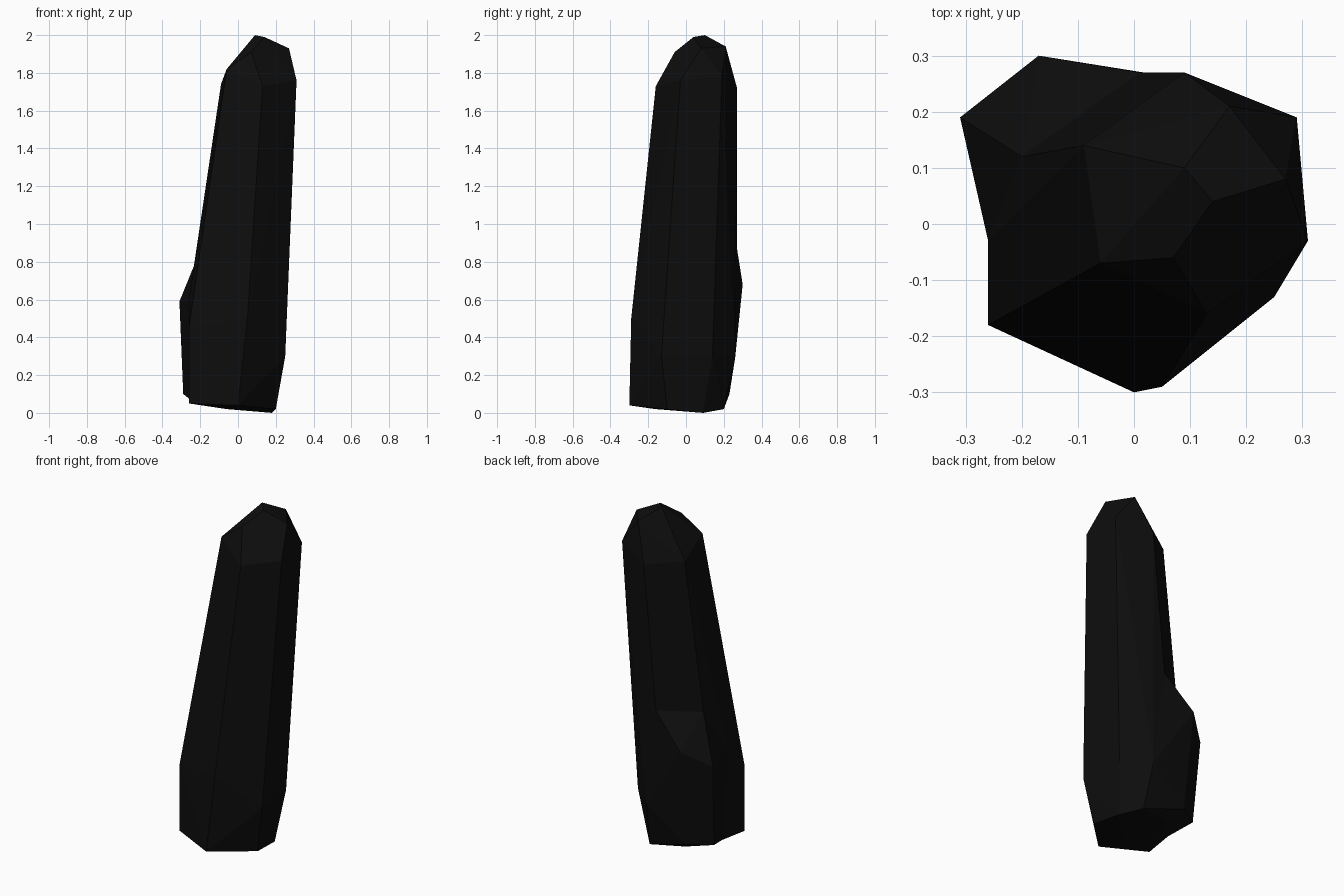
import bpy
import bmesh

# Remove the default cube
cube = bpy.data.objects.get("Cube")
if cube:
    bpy.data.objects.remove(cube, do_unlink=True)


def make_material(name, color):
    material = bpy.data.materials.new(name)
    material.use_nodes = True
    material.diffuse_color = color
    material.node_tree.nodes["Principled BSDF"].inputs["Base Color"].default_value = color
    return material


def make_rock(name, corners, material):
    """Wrap a faceted, flat shaded stone around its corner points."""
    mesh = bpy.data.meshes.new(name)
    bm = bmesh.new()
    for corner in corners:
        bm.verts.new(corner)
    hull = bmesh.ops.convex_hull(bm, input=bm.verts[:])
    inside = [v for v in hull["geom_interior"] if isinstance(v, bmesh.types.BMVert)]
    bmesh.ops.delete(bm, geom=inside, context="VERTS")
    bmesh.ops.recalc_face_normals(bm, faces=bm.faces[:])
    bm.to_mesh(mesh)
    bm.free()
    mesh.materials.append(material)
    rock = bpy.data.objects.new(name, mesh)
    bpy.context.scene.collection.objects.link(rock)
    return rock


black_stone = make_material("black stone", (0.004, 0.004, 0.004, 1))

# Leaning pillar: crown, shoulder, lower body and foot
crown = [(.09, .1, 2), (.14, .04, 1.99), (.27, .08, 1.93),
         (.17, .21, 1.94), (.07, -.06, 1.91)]
shoulder = [(-.06, -.07, 1.82), (.13, -.16, 1.73), (.31, -.03, 1.76),
            (.29, .19, 1.78), (.09, .27, 1.72), (-.09, .14, 1.74)]
body = [(-.26, -.18, .45), (.05, -.29, .5), (.25, -.13, .3), (.22, .14, .3),
        (.08, .26, .29), (.01, .27, .87), (-.2, .12, .86), (-.26, -.03, .6)]
foot = [(-.26, -.18, .05), (0, -.3, .04), (-.06, -.16, .02), (.2, -.1, .02),
        (.18, .09, 0), (.1, .2, .02), (-.1, .15, .04), (-.24, 0, .06)]
pillar = make_rock("stone_pillar", crown + shoulder + body + foot, black_stone)

# Bulge on the rear of the lower body
bulge_top = [(-.2, .12, .86), (.01, .27, .87), (-.17, .3, .68),
             (-.31, .19, .59), (-.26, -.03, .6)]
bulge_base = [(-.29, .15, .1), (-.16, .23, .1), (-.24, 0, .06),
              (.08, .26, .29), (.1, .2, .02), (-.1, .15, .04)]
bulge = make_rock("side_bulge", bulge_top + bulge_base, black_stone)

# Merge the bulge into the pillar, keeping it as a hidden helper
union = pillar.modifiers.new("merge bulge", "BOOLEAN")
union.operation = "UNION"
union.solver = "EXACT"
union.object = bulge
bulge.hide_render = True
bulge.hide_set(True)
